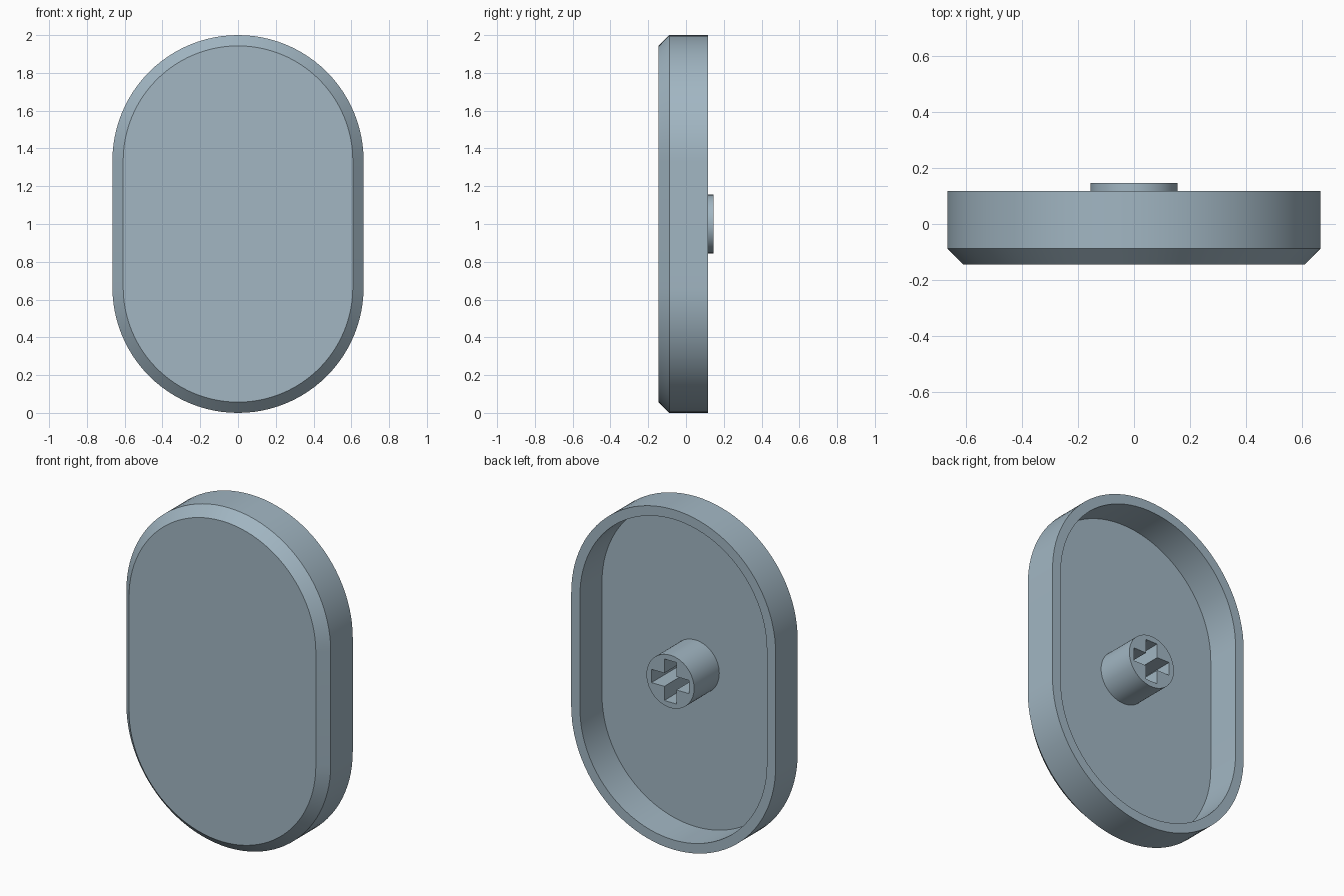
import bpy, bmesh, math

if "Cube" in bpy.data.objects:
    bpy.data.objects.remove(bpy.data.objects["Cube"])

R = 0.665            # outer end radius of the stadium outline
CZ = 1.0             # centre height
HALF = CZ - R        # half length of the straight sides
SEG = 48             # segments per rounded end

paint = bpy.data.materials.new("pale blue grey")
paint.diffuse_color = (0.36, 0.47, 0.545, 1)
paint.use_nodes = True
paint.node_tree.nodes["Principled BSDF"].inputs["Base Color"].default_value = paint.diffuse_color


def make_object(name, bm, smooth=True):
    bmesh.ops.recalc_face_normals(bm, faces=bm.faces)
    mesh = bpy.data.meshes.new(name)
    bm.to_mesh(mesh)
    bm.free()
    mesh.materials.append(paint)
    obj = bpy.data.objects.new(name, mesh)
    bpy.context.collection.objects.link(obj)
    bpy.ops.object.select_all(action='DESELECT')
    obj.select_set(True)
    bpy.context.view_layer.objects.active = obj
    if smooth:
        bpy.ops.object.shade_smooth_by_angle(angle=math.radians(30))
    return obj


def stadium(r):
    """Outline in x, z: two half circles joined by straight sides."""
    pts = []
    for start, z in ((0, CZ + HALF), (math.pi, CZ - HALF)):
        for i in range(SEG + 1):
            a = start + math.pi * i / SEG
            pts.append((r * math.cos(a), z + r * math.sin(a)))
    return pts


def circle(r, n=64):
    return [(r * math.cos(2 * math.pi * i / n), CZ + r * math.sin(2 * math.pi * i / n))
            for i in range(n)]


def loft(sections):
    """Skin a list of (outline, y) sections and cap both ends."""
    bm = bmesh.new()
    rings = [[bm.verts.new((x, y, z)) for x, z in pts] for pts, y in sections]
    for a, b in zip(rings, rings[1:]):
        for i in range(len(a)):
            j = (i + 1) % len(a)
            bm.faces.new((a[i], a[j], b[j], b[i]))
    bm.faces.new(rings[0])
    bm.faces.new(rings[-1])
    return bm


# Cap shell: chamfered front, outer wall, rim, inner wall and cavity floor
FLOOR = -0.088
make_object("cap_shell", loft([
    (stadium(R - 0.057), -0.145), (stadium(R), -0.088), (stadium(R), 0.117),
    (stadium(R - 0.057), 0.117), (stadium(R - 0.057), FLOOR)]))

# Mounting stem, seated slightly into the floor
stem = make_object("mounting_stem", loft([(circle(0.155), FLOOR - 0.01),
                                          (circle(0.155), 0.146)]), smooth=False)

# Cross-shaped socket cut along the stem
L, W = 0.122, 0.039
quarter = [(L, -W), (L, W), (W, W)]
cross = []
for k in range(4):
    c, s = round(math.cos(k * math.pi / 2)), round(math.sin(k * math.pi / 2))
    cross += [(x * c - z * s, CZ + x * s + z * c) for x, z in quarter]
cutter = make_object("socket_cutter", loft([(cross, -0.3), (cross, 0.3)]), smooth=False)
cutter.hide_render = True

cut = stem.modifiers.new("socket", 'BOOLEAN')
cut.operation = 'DIFFERENCE'
cut.solver = 'EXACT'
cut.object = cutter
bpy.ops.object.select_all(action='DESELECT')
stem.select_set(True)
bpy.context.view_layer.objects.active = stem
bpy.ops.object.modifier_apply(modifier=cut.name)
bpy.data.objects.remove(cutter)
bpy.ops.object.shade_smooth_by_angle(angle=math.radians(30))
